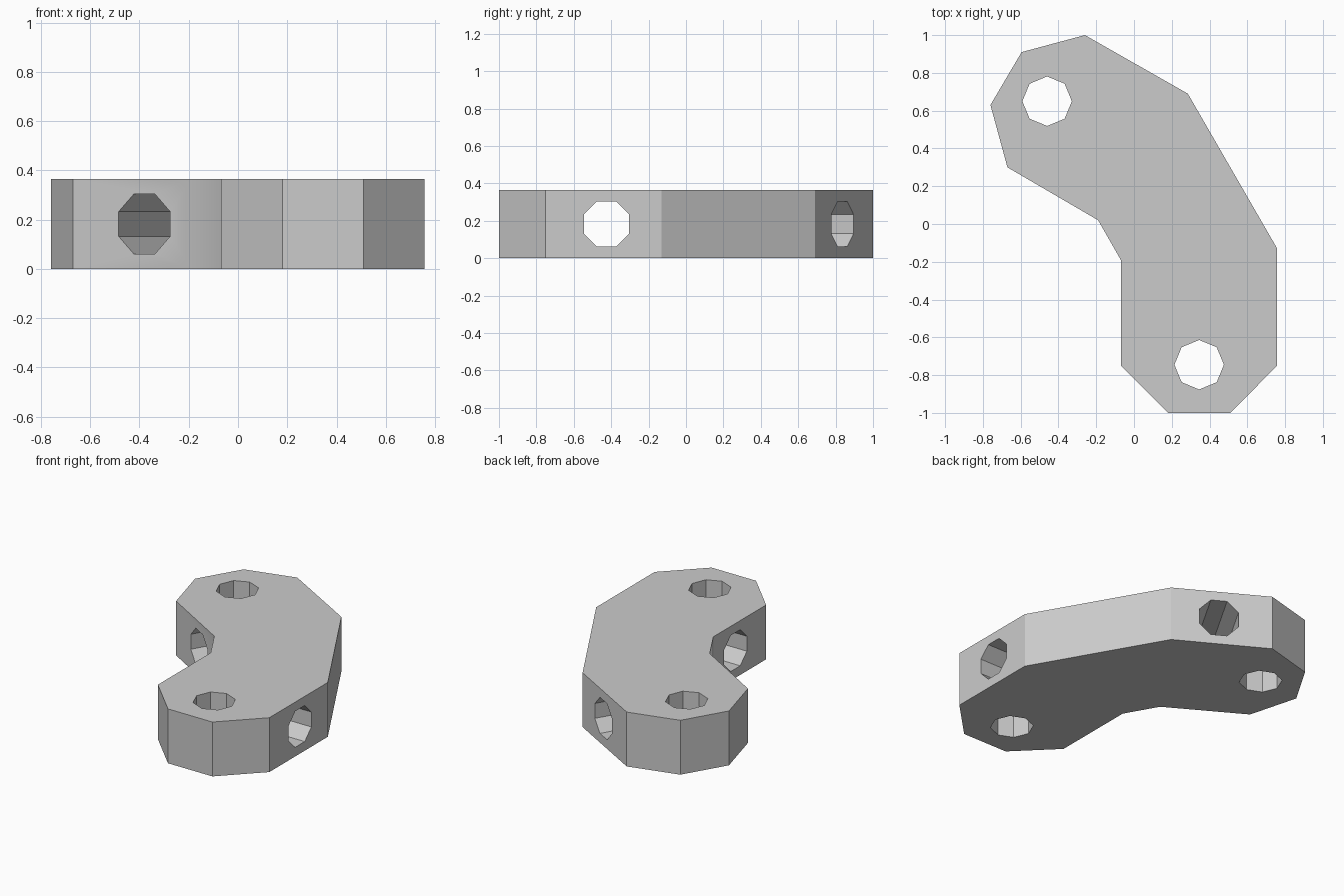
import bpy, bmesh, math
from mathutils import Matrix, Vector

if "Cube" in bpy.data.objects:
    bpy.data.objects.remove(bpy.data.objects["Cube"], do_unlink=True)

HEIGHT = 0.365
HOLE_RADIUS = 0.131
INNER_BEND = Vector((-0.19, 0.02))

grey = bpy.data.materials.new("light_grey")
grey.use_nodes = True
colour = (0.6, 0.6, 0.6, 1)
grey.diffuse_color = colour
grey.node_tree.nodes["Principled BSDF"].inputs["Base Color"].default_value = colour


def add_object(name, bm):
    bmesh.ops.recalc_face_normals(bm, faces=bm.faces)
    mesh = bpy.data.meshes.new(name)
    bm.to_mesh(mesh)
    bm.free()
    mesh.materials.append(grey)
    obj = bpy.data.objects.new(name, mesh)
    bpy.context.collection.objects.link(obj)
    return obj


def octagon_cutter(name, centre, direction, length, turn=0.0):
    """Eight-sided rod along a direction, used to drill a hole."""
    bm = bmesh.new()
    aim = Vector(direction).to_track_quat('Z', 'Y').to_matrix().to_4x4()
    place = Matrix.Translation(centre) @ aim @ Matrix.Rotation(turn, 4, 'Z')
    bmesh.ops.create_cone(bm, cap_ends=True, segments=8, radius1=HOLE_RADIUS,
                          radius2=HOLE_RADIUS, depth=length, matrix=place)
    cutter = add_object(name, bm)
    cutter.hide_render = True
    return cutter


# Bent bracket body: plan outline raised to full height
outline = [(-0.26, 1.0), (0.285, 0.69), (0.758, -0.13), (0.758, -0.75),
           (0.51, -1.0), (0.18, -1.0), (-0.07, -0.75), (-0.07, -0.19),
           INNER_BEND, (-0.67, 0.30), (-0.76, 0.63), (-0.595, 0.91)]
bm = bmesh.new()
base = bm.faces.new([bm.verts.new((p[0], p[1], 0)) for p in outline])
raised = bmesh.ops.extrude_face_region(bm, geom=[base], use_keep_orig=True)
bmesh.ops.translate(bm, vec=(0, 0, HEIGHT),
                    verts=[v for v in raised["geom"] if isinstance(v, bmesh.types.BMVert)])
body = add_object("bent_bracket", bm)

# Upright holes at the arm ends, and cross holes through each arm
mid = HEIGHT / 2
half_turn = math.pi / 8
cutters = [
    octagon_cutter("upright_hole_back", (-0.46, 0.65, mid), (0, 0, 1), 1),
    octagon_cutter("upright_hole_front", (0.345, -0.745, mid), (0, 0, 1), 1),
    octagon_cutter("cross_hole_front", (0.345, -0.425, mid), (1, 0, 0), 1.2, half_turn),
    octagon_cutter("cross_hole_back", (-0.177, 0.483, mid),
                   (0.5, math.sqrt(0.75), 0), 1.2, half_turn),
]
bpy.context.view_layer.objects.active = body
for cutter in cutters:
    drill = body.modifiers.new(cutter.name, 'BOOLEAN')
    drill.operation = 'DIFFERENCE'
    drill.solver = 'EXACT'
    drill.object = cutter
    bpy.ops.object.modifier_apply(modifier=drill.name)
    bpy.data.objects.remove(cutter, do_unlink=True)

# Crisp edges everywhere except the softened inner bend
bm = bmesh.new()
bm.from_mesh(body.data)
for face in bm.faces:
    face.smooth = True
for edge in bm.edges:
    at_bend = all((v.co.xy - INNER_BEND).length < 0.01 for v in edge.verts)
    coplanar = edge.calc_face_angle(0) < 0.01
    edge.smooth = at_bend or coplanar
bm.to_mesh(body.data)
bm.free()
